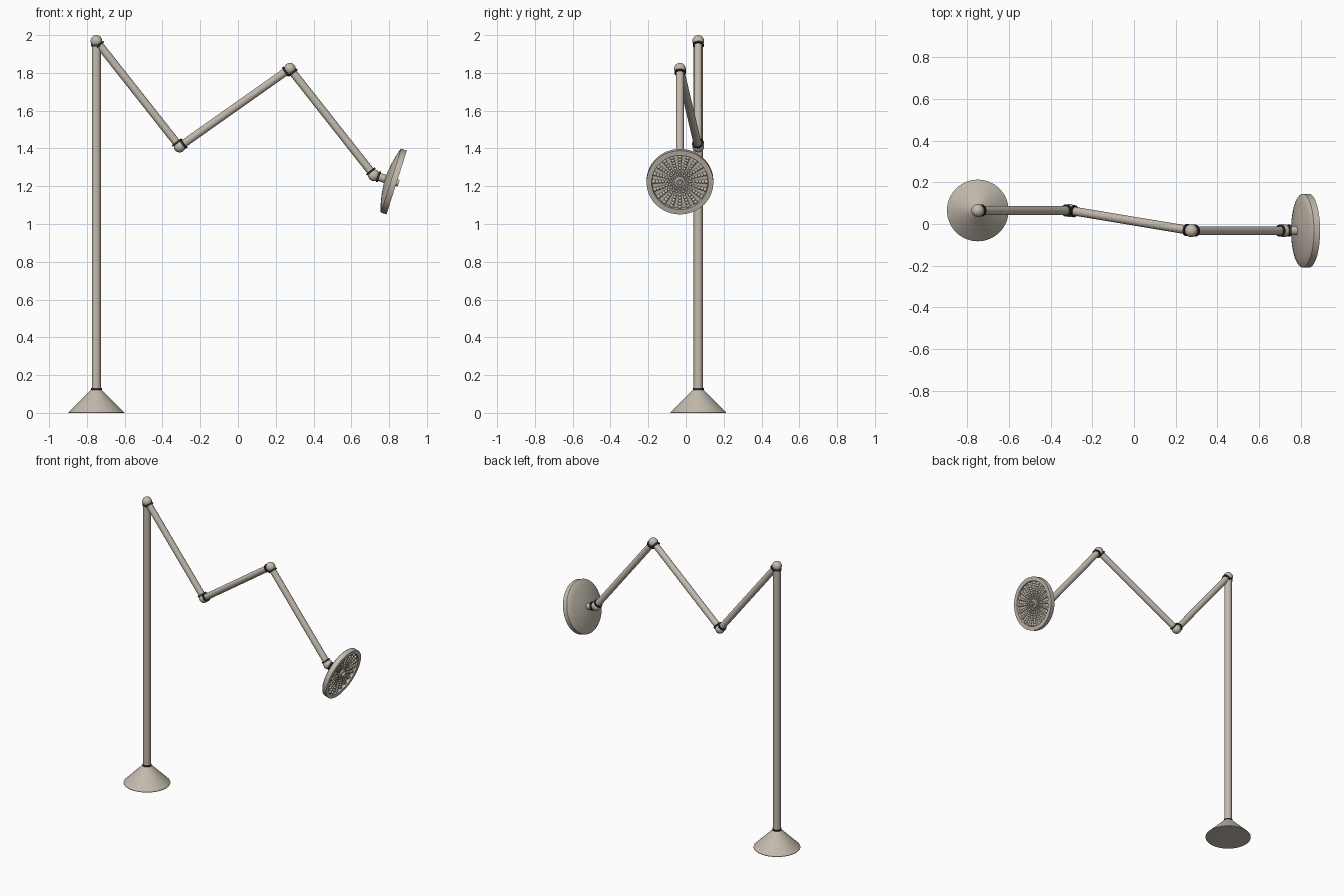
import bpy, bmesh, math
from mathutils import Vector, Matrix

if "Cube" in bpy.data.objects:
    bpy.data.objects.remove(bpy.data.objects["Cube"])


def colour(name, rgb):
    m = bpy.data.materials.new(name)
    m.diffuse_color = (*rgb, 1)
    m.use_nodes = True
    m.node_tree.nodes["Principled BSDF"].inputs["Base Color"].default_value = m.diffuse_color
    return m


metal = colour("warm grey metal", (0.55, 0.495, 0.42))
dark = colour("dark rubber", (0.03, 0.03, 0.03))


def finish(name, bm, matrix=Matrix(), mat=metal):
    bmesh.ops.recalc_face_normals(bm, faces=bm.faces)
    me = bpy.data.meshes.new(name)
    bm.to_mesh(me)
    bm.free()
    ob = bpy.data.objects.new(name, me)
    bpy.context.collection.objects.link(ob)
    ob.matrix_world = matrix
    me.materials.append(mat)
    bpy.ops.object.select_all(action='DESELECT')
    ob.select_set(True)
    bpy.context.view_layer.objects.active = ob
    bpy.ops.object.shade_smooth_by_angle(angle=math.radians(40))
    return ob


def aim(origin, direction):
    # Local z points along the direction
    return Matrix.Translation(origin) @ direction.to_track_quat('Z', 'Y').to_matrix().to_4x4()


def lathe(name, profile, matrix=Matrix(), steps=48, mat=metal):
    # Revolve (radius, height) points around local z
    bm = bmesh.new()
    verts = [bm.verts.new((r, 0, z)) for r, z in profile]
    edges = [bm.edges.new(p) for p in zip(verts, verts[1:])]
    bmesh.ops.spin(bm, geom=verts + edges, axis=(0, 0, 1), cent=(0, 0, 0),
                   angle=2 * math.pi, steps=steps)
    bmesh.ops.remove_doubles(bm, verts=bm.verts, dist=1e-5)
    return finish(name, bm, matrix, mat)


def ball(name, centre, radius):
    bm = bmesh.new()
    bmesh.ops.create_uvsphere(bm, u_segments=32, v_segments=16, radius=radius)
    return finish(name, bm, Matrix.Translation(centre))


def collar(name, origin, direction, at, radius=0.029, width=0.01):
    # Thin dark ring around a rod
    lathe(name, [(0, at), (radius, at), (radius, at + width), (0, at + width)],
          aim(origin, direction), 32, dark)


def tube(name, a, b, radius):
    length = (b - a).length
    lathe(name, [(0, 0), (radius, 0), (radius, length), (0, length)], aim(a, b - a), 32)


# Key points of the stand
foot = Vector((-0.75, 0.065, 0))
joints = [Vector((-0.75, 0.065, 1.969)), Vector((-0.309, 0.065, 1.41)),
          Vector((0.275, -0.032, 1.822)), Vector((0.719, -0.032, 1.258))]
up = Vector((0, 0, 1))

# Conical base and upright post
lathe("base", [(0, 0), (0.148, 0), (0.148, 0.003), (0.029, 0.122), (0, 0.122)],
      Matrix.Translation(foot), 64)
collar("base_collar", foot, up, 0.121)
tube("post", foot + up * 0.1, joints[0], 0.024)
collar("post_collar", joints[0], -up, 0.018)

# Jointed arm
for i, p in enumerate(joints):
    ball(f"joint_{i + 1}", p, 0.031)
for i in range(3):
    a, b = joints[i], joints[i + 1]
    tube(f"arm_{i + 1}", a, b, 0.021)
    collar(f"arm_{i + 1}_start_collar", a, b - a, 0.021)
    collar(f"arm_{i + 1}_end_collar", b, a - b, 0.021)

# Round head, tilted downward
n = Vector((0.953, 0, -0.303)).normalized()
head = aim(joints[3], n)
tube("head_stem", joints[3], joints[3] + n * 0.075, 0.022)
collar("head_stem_collar", joints[3], n, 0.021)
lathe("head_shell", [(0, 0.062), (0.04, 0.064), (0.09, 0.071), (0.14, 0.082), (0.173, 0.092),
                     (0.177, 0.096), (0.177, 0.127), (0.15, 0.127), (0.147, 0.108),
                     (0, 0.108)], head, 64)
lathe("centre_hub", [(0, 0.105), (0.03, 0.105), (0.03, 0.122), (0.018, 0.125), (0.018, 0.138),
                     (0.01, 0.138), (0.01, 0.13), (0, 0.13)], head, 32)

# Radial rows of small beads in the recessed face
bm = bmesh.new()
for s in range(20):
    turn = Matrix.Rotation(2 * math.pi * s / 20, 4, 'Z')
    for k in range(7):
        r = 0.042 + 0.0162 * k
        size = 0.0065 + 0.0009 * k
        bmesh.ops.create_uvsphere(bm, u_segments=10, v_segments=6, radius=size,
                                  matrix=turn @ Matrix.Translation((r, 0, 0.111)))
finish("lamp_beads", bm, head)
